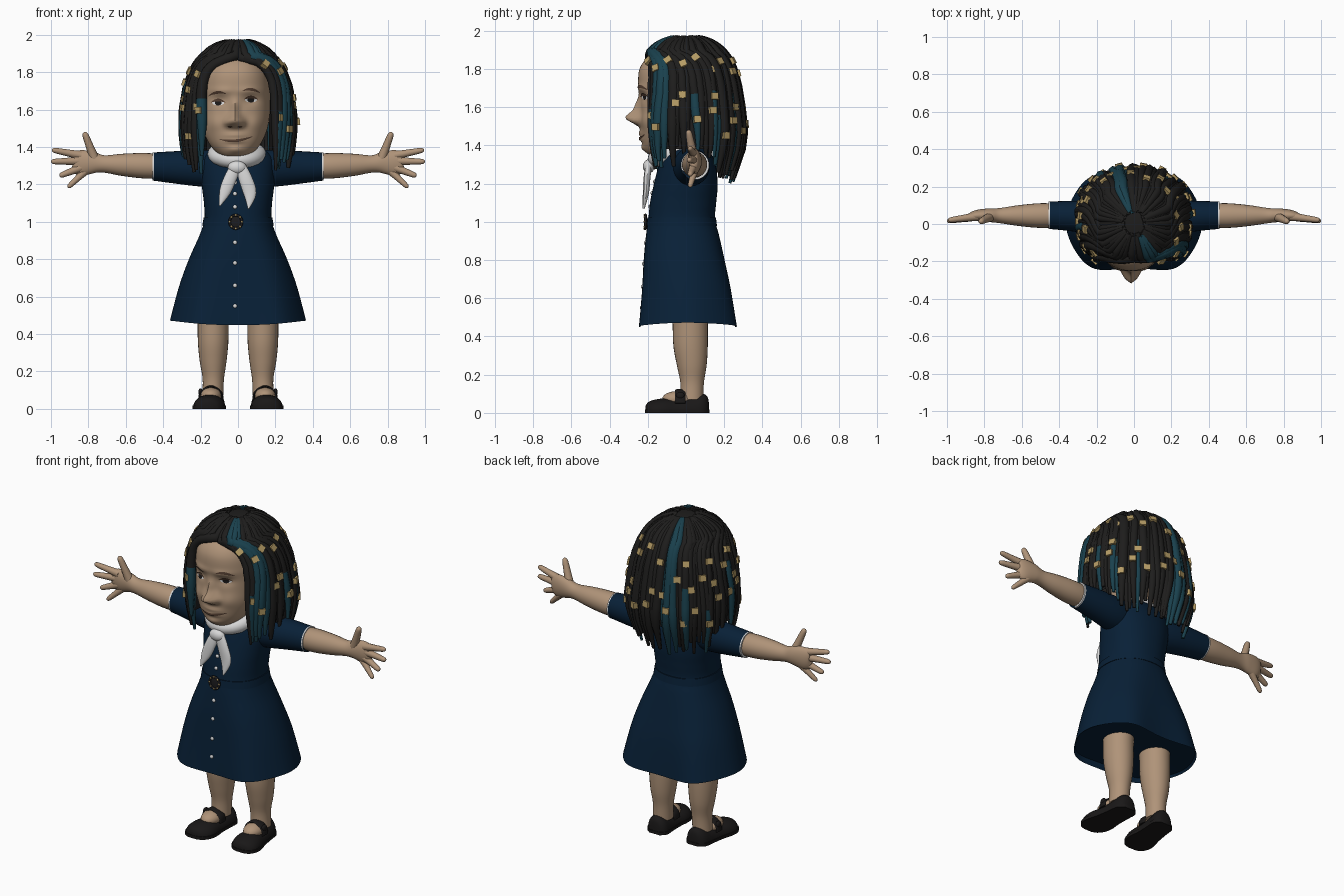
import bpy, bmesh, math, random
from mathutils import Vector as V
from mathutils.bvhtree import BVHTree

if "Cube" in bpy.data.objects:
    bpy.data.objects.remove(bpy.data.objects["Cube"])

random.seed(4)
TAU = math.tau

def material(name, *rgb):
    m = bpy.data.materials.new(name)
    m.diffuse_color = (*rgb, 1)
    m.use_nodes = True
    m.node_tree.nodes["Principled BSDF"].inputs["Base Color"].default_value = m.diffuse_color
    return m

SKIN = material("skin", 0.43, 0.293, 0.19)
HAIR = material("hair black", 0.013, 0.0125, 0.012)
TEAL = material("hair teal", 0.010, 0.052, 0.075)
GOLD = material("bead gold", 0.46, 0.33, 0.13)
NAVY = material("dress navy", 0.0025, 0.0145, 0.038)
DARK = material("buckle dark", 0.012, 0.012, 0.014)
WHITE = material("white cloth", 0.68, 0.68, 0.68)
SHOE = material("shoe black", 0.010, 0.009, 0.009)
BROWN = material("feature brown", 0.09, 0.05, 0.032)

# ---------- helpers ----------
def skin(name, mat, strips, closed=True, cap=True, angle=50):
    """Join each list of point loops into a surface; all strips form one object."""
    bm = bmesh.new()
    for loops in strips:
        rows = [[bm.verts.new(p) for p in lp] for lp in loops]
        n = len(rows[0])
        for a, b in zip(rows, rows[1:]):
            for i in range(n if closed else n - 1):
                j = (i + 1) % n
                bm.faces.new((a[i], a[j], b[j], b[i]))
        if cap:
            bm.faces.new(rows[0])
            bm.faces.new(rows[-1])
    bmesh.ops.recalc_face_normals(bm, faces=bm.faces)
    for f in bm.faces:
        f.smooth = True
    me = bpy.data.meshes.new(name)
    bm.to_mesh(me)
    bm.free()
    me.materials.append(mat)
    me.set_sharp_from_angle(angle=math.radians(angle))
    ob = bpy.data.objects.new(name, me)
    bpy.context.collection.objects.link(ob)
    return ob

def spline(pts, m=5):
    """Catmull-Rom through tuples of any size."""
    p = [pts[0], *pts, pts[-1]]
    out = []
    for a, b, c, d in zip(p, p[1:], p[2:], p[3:]):
        for k in range(m):
            t = k / m
            out.append(tuple(0.5 * (2*q + (r-o)*t + (2*o-5*q+4*r-s)*t*t + (3*q-o-3*r+s)*t**3)
                             for o, q, r, s in zip(a, b, c, d)))
    return out + [tuple(pts[-1])]

def spow(v, e):
    return math.copysign(abs(v) ** e, v)

def vloft(rows, n=32, m=5, p=2.0):
    """Loops from rows (z, cx, cy, rx, ry)."""
    return [[V((cx + rx * spow(math.cos(TAU*i/n), 2/p), cy + ry * spow(math.sin(TAU*i/n), 2/p), z))
             for i in range(n)] for z, cx, cy, rx, ry in spline(rows, m)]

def tube(rows, n=12, m=4, up=(0, 1, 0), loop=False):
    """Loops along rows (x, y, z, ra, rb)."""
    r = rows if m == 1 else spline(rows, m)
    out = []
    for i, q in enumerate(r):
        a, b = (r[i-1], r[(i+1) % len(r)]) if loop else (r[max(i-1, 0)], r[min(i+1, len(r)-1)])
        t = (V(b[:3]) - V(a[:3])).normalized()
        u = V(up).cross(t).normalized()
        v = t.cross(u)
        out.append([V(q[:3]) + u*q[3]*math.cos(TAU*k/n) + v*q[4]*math.sin(TAU*k/n) for k in range(n)])
    return out + [out[0]] if loop else out

def ball(c, r, n=20):
    return vloft([(c[2] - r[2]*math.cos(math.pi*k/12), c[0], c[1], max(r[0]*math.sin(math.pi*k/12), 1e-4),
                   max(r[1]*math.sin(math.pi*k/12), 1e-4)) for k in range(13)], n, 1)

def both(*strips):
    return list(strips) + [[[V((-p.x, p.y, p.z)) for p in lp] for lp in s] for s in strips]

def front_of(ob):
    tree = BVHTree.FromPolygons([v.co for v in ob.data.vertices], [f.vertices for f in ob.data.polygons])
    return lambda x, z: tree.ray_cast(V((x, -2, z)), V((0, 1, 0)))[0]

def table(tab, z):
    """Linear lookup in rows sorted by falling z."""
    for a, b in zip(tab, tab[1:]):
        if z >= b[0]:
            t = min(max((a[0] - z) / (a[0] - b[0]), 0), 1)
            return [p + (q - p) * t for p, q in zip(a[1:], b[1:])]
    return tab[-1][1:]

# ---------- head ----------
FX = -0.016
rows = [(z, FX, (f + b) / 2, w, (b - f) / 2) for z, w, f, b in [
    (1.335, .02, -.14, -.08), (1.35, .07, -.19, -.03), (1.38, .108, -.218, .02), (1.43, .145, -.232, .06),
    (1.50, .174, -.236, .10), (1.58, .187, -.236, .15), (1.65, .19, -.24, .18), (1.72, .188, -.25, .2),
    (1.80, .175, -.243, .19), (1.86, .14, -.2, .16), (1.90, .07, -.12, .1)]]
bumps = [(0, 1.543, .037, .034, .072), (0, 1.60, .02, .05, .03), (.036, 1.53, .022, .02, .028),
         (.085, 1.65, .04, .026, -.014), (.07, 1.70, .06, .018, .008), (.11, 1.53, .045, .045, .012),
         (0, 1.462, .05, .016, .012), (0, 1.432, .045, .011, .012), (0, 1.385, .04, .02, .012)]
loops = vloft(rows, 96, 7, 2.25)
for lp in loops:
    for p in lp:
        if p.y < -.06:
            p.y -= sum(h * math.exp(-((abs(p.x - FX) - bx) / sx)**2 - ((p.z - bz) / sz)**2)
                       for bx, bz, sx, sz, h in bumps)
head = skin("head", SKIN, [loops])
face = front_of(head)
skin("ears", SKIN, both(ball((.187, -.02, 1.56), (.02, .035, .05))))
skin("neck", SKIN, [vloft([(1.28, -.01, -.01, .085, .08), (1.45, -.01, -.03, .08, .08)], 24)])

# ---------- painted face features ----------
def ribbon(name, mat, strips, lift):
    """Thin plates on the face; each strip holds (x, z, half height)."""
    skin(name, mat, [[[face(x, z + h * k / 2) - V((0, lift, 0)) for k in (-2, -1, 0, 1, 2)]
                      for x, z, h in s] for s in strips], closed=False, cap=False)

def oval(cx, cz, w, h):
    return [(cx - w*math.cos(math.pi*k/12), cz, h*math.sin(math.pi*k/12) + 2e-4) for k in range(13)]

def arc(cx, cz, w, bend, h, tilt=0):
    return [(cx + w*t, cz + bend*(1 - t*t) + tilt*t, h*(1.1 - t*t)) for t in [k/8 - 1 for k in range(17)]]

eyes = [(FX - .09, 1.636), (FX + .085, 1.652)]
ribbon("eye_whites", WHITE, [oval(x, z, .032, .013) for x, z in eyes], .003)
ribbon("irises", SHOE, [oval(x, z, .018, .014) for x, z in eyes], .005)
ribbon("eyelids", BROWN, [arc(x, z + .003, .038, .012, .007) for x, z in eyes], .006)
ribbon("eyebrows", BROWN, [arc(x * 1.05, z + .042, .048, .014, .007, s * -.006)
                           for (x, z), s in zip(eyes, (-1, 1))], .003)
ribbon("mouth", BROWN, [arc(FX + .006, 1.45, .09, -.016, .007, .008)], .004)
ribbon("nostrils", BROWN, [oval(FX + s*.026, 1.508, .013, .005) for s in (-1, 1)], .003)

# ---------- hair: envelope rows (z, half width, front y, back y) and face opening ----------
ENV = [(1.97, .03, -.04, .04), (1.96, .08, -.08, .09), (1.945, .12, -.12, .13), (1.92, .16, -.16, .17),
       (1.89, .19, -.19, .20), (1.85, .222, -.215, .228), (1.80, .25, -.232, .252), (1.72, .28, -.242, .275),
       (1.60, .30, -.242, .295), (1.48, .312, -.238, .308), (1.38, .31, -.235, .302), (1.18, .275, -.22, .25)]
OPEN = [(2, 0), (1.878, 0), (1.865, .08), (1.84, .13), (1.80, .165), (1.75, .185), (1.68, .196), (1.2, .20)]

def hair_point(s, u, z, inset):
    rx, f, b = table(ENV, z)
    p = 2.3
    lo = math.asin((table(OPEN, z)[0] / rx) ** (p / 2))
    a = lo + (math.pi - lo) * u
    rx, ry = max(rx - inset, .01), max((b - f) / 2 - inset, .01)
    return V((s * rx * spow(math.sin(a), 2/p), (f + b) / 2 - ry * spow(math.cos(a), 2/p), z))

# scalp shell under the locks, wrapped inward at the face edge
cap = []
for k in range(31):
    z = 1.962 - .58 * (k / 30) ** 1.7
    half = [V((.165 if z < 1.85 else .02, -.03, z))] + [hair_point(1, j / 16, z, .02) for j in range(17)]
    cap.append([V((-p.x, p.y, p.z)) for p in half] + half[-2::-1])
skin("hair_shell", HAIR, [cap], closed=False, cap=False)
skin("hair_crown", HAIR, [ball((0, .005, 1.94), (.12, .12, .032), 28)])

black, teal, beads = [], [], []
whole_teal = {1: (3, 4, 5), -1: (23, 24, 25)}
lower_teal = {1: (1, 2, 10, 14, 15, 20), -1: (0, 1, 8, 15, 20)}
for s in (1, -1):
    for i in range(27):
        u0 = (i + .3) / 26.6
        over_shoulder = max(0, 1 - abs(u0 - .36) / .22)
        z_end = 1.27 - .06 * u0 + .10 * over_shoulder + random.uniform(-.02, .09)
        r0 = random.uniform(.022, .032)
        ph, amp = random.uniform(0, TAU), random.uniform(.006, .018)
        inset = random.uniform(.008, .026)
        drift = -.05 if s > 0 and i in whole_teal[1] else 0
        rows = []
        for k in range(25):
            t = k / 24
            z = 1.962 - (1.962 - z_end) * t ** 1.7
            u = min(max(u0 + (drift + amp * math.sin(ph + 6 * t)) * t, 0), 1)
            p = hair_point(s, u, z, inset - (.012 if drift else 0))
            r = r0 * min(.5 + 1.6 * t, 1) * (1 if t < .8 else 1 - 3.4 * (t - .8))
            rows.append((*p, r, r))
        side = V((-rows[12][1], rows[12][0], 0))
        if i in whole_teal[s]:
            teal.append(tube(rows, 8, 1, side))
        elif i in lower_teal[s]:
            cut = random.randint(13, 18)
            black.append(tube(rows[:cut + 1], 8, 1, side))
            teal.append(tube(rows[cut:], 8, 1, side))
        else:
            black.append(tube(rows, 8, 1, side))
        # square gold beads threaded on the lock
        if i % 6 != 5:
            k = (18, 9, 14, 20, 11, 16)[(i * 5 + (s > 0)) % 6]
            c, d = V(rows[k][:3]), (V(rows[k+1][:3]) - V(rows[k-1][:3])).normalized()
            out = (c - V((0, .02, c.z - .12))).normalized()
            c = c + out * .016
            beads.append(tube([(*(c + d*e), .027, .027) for e in (-.018, .018)], 4, 1, out + d.cross(out)))
skin("black_locks", HAIR, black)
skin("teal_locks", TEAL, teal)
skin("hair_beads", GOLD, beads, angle=30)

# ---------- dress: one loft with folds growing below the waist, closed just above the hem ----------
rows = [(z, 0, (f + b) / 2, w, (b - f) / 2) for z, w, f, b in [
    (1.405, .08, -.09, .07), (1.385, .14, -.11, .11), (1.34, .19, -.13, .14), (1.27, .20, -.15, .16),
    (1.18, .192, -.172, .165), (1.10, .182, -.188, .158), (1.01, .18, -.198, .152), (.93, .205, -.212, .175),
    (.80, .262, -.23, .21), (.65, .315, -.245, .25), (.46, .364, -.265, .285)]]
loops = vloft(rows, 96, 6, 2.25)
for lp in loops:
    for i, p in enumerate(lp):
        k = min(max((1.0 - p.z) / .54, 0), 1)
        w = math.cos(4 * TAU * i / 96)
        p.x *= 1 - .03 * k * (1 - w) / 2
        p.y *= 1 - .10 * k * w
        p.z += .012 * k * k * math.cos(2 * TAU * i / 96)
loops += [[V((p.x * f, p.y * f, z)) for p in loops[-1]] for f, z in ((.975, .485), (.5, .49), (.01, .49))]
dress = skin("dress", NAVY, [loops], cap=False)
chest = front_of(dress)
skin("sleeves", NAVY, both(tube([(.08, .01, 1.285, .095, .10), (.20, .03, 1.287, .092, .098),
                                 (.32, .042, 1.291, .082, .088), (.455, .047, 1.296, .073, .075)], 28, 5, (0, 0, 1))))
skin("sleeve_trim", WHITE, both(tube([(.45, .047, 1.296, .074, .076), (.458, .047, 1.296, .074, .076)], 28, 1, (0, 0, 1))))
skin("belt", NAVY, [vloft([(.978, 0, -.022, .191, .184), (1.022, 0, -.022, .184, .179)], 64, 2, 2.2)])
bx = V((-.012, -.212, 1.0))
skin("buckle_ring", DARK, [tube([(bx.x + .033*math.cos(TAU*k/24), bx.y, bx.z + .036*math.sin(TAU*k/24), .007, .007)
                                 for k in range(24)], 8, 1, (0, 1, 0), True)], cap=False)
skin("buckle_studs", GOLD, [ball((bx.x + .033*math.cos(TAU*k/8), bx.y - .005, bx.z + .036*math.sin(TAU*k/8)),
                                 (.006, .005, .006), 8) for k in range(8)])
skin("buckle_plate", DARK, [ball((bx.x, bx.y + .004, bx.z), (.033, .006, .036))])
skin("buttons", WHITE, [ball(chest(-.016, z), (.011, .007, .011), 12)
                        for z in (1.21, 1.15, 1.08, .89, .78, .66, .55)])

# ---------- neck scarf ----------
skin("scarf_wrap", WHITE, [tube([(-.006 + .113*math.cos(a), -.045 + .112*math.sin(a), 1.362 + .033*math.sin(a), .044, .042)
                                 for a in [TAU*k/40 for k in range(40)]], 14, 1, (0, 0, 1), True)], cap=False)
skin("scarf_knot", WHITE, [ball((-.005, -.195, 1.29), (.05, .03, .036))])
skin("scarf_tails", WHITE, [
    tube([(-.01, -.195, 1.30, .03, .016), (-.042, -.205, 1.23, .034, .017), (-.07, -.212, 1.16, .03, .014),
          (-.098, -.222, 1.085, .004, .006)], 14, 5, (0, -1, 0)),
    tube([(.01, -.195, 1.30, .03, .016), (.04, -.203, 1.23, .036, .017), (.064, -.208, 1.15, .034, .014),
          (.056, -.222, 1.07, .004, .006)], 14, 5, (0, -1, 0))])

# ---------- arms and hands ----------
arm = tube([(.38, .045, 1.296, .062, .064), (.50, .045, 1.30, .066, .068), (.62, .045, 1.305, .055, .059),
            (.72, .045, 1.31, .04, .046), (.78, .047, 1.317, .036, .06), (.84, .045, 1.315, .03, .068),
            (.875, .04, 1.31, .02, .055), (.885, .04, 1.31, .004, .03)], 24, 5, (0, 0, 1))
fingers = []
for a, b, r in [((.84, .04, 1.355), (.995, .02, 1.385), .019), ((.85, .04, 1.325), (1.0, .015, 1.322), .019),
                ((.84, .04, 1.29), (.955, .02, 1.245), .019), ((.82, .045, 1.268), (.91, .02, 1.183), .017),
                ((.765, .04, 1.33), (.822, .012, 1.48), .022)]:
    fingers.append(tube([(*V(a).lerp(V(b), t), r*k, r*k) for t, k in
                         [(0, 1.25), (.3, 1.05), (.6, .9), (.85, .78), (.96, .55), (1, .08)]], 12, 3))
skin("arms", SKIN, both(arm))
skin("fingers", SKIN, both(*fingers))

# ---------- legs and shoes ----------
skin("legs", SKIN, both(vloft([(.52, .13, .022, .085, .095), (.46, .133, .022, .083, .092), (.35, .133, .024, .081, .09),
                               (.25, .133, .03, .071, .078), (.16, .132, .032, .057, .062), (.07, .135, .03, .056, .06)], 28)))
skin("feet", SKIN, both(ball((.145, -.045, .072), (.056, .08, .042))))
shoe = [[V((.142 - .09*y + w*math.cos(TAU*i/32), y, max(h * spow(math.sin(TAU*i/32), .8), 0))) for i in range(32)]
        for y, w, h in spline([(.12, .02, .05), (.112, .045, .085), (.085, .064, .10), (.03, .069, .085), (-.05, .075, .074),
                               (-.11, .085, .076), (-.16, .082, .07), (-.198, .058, .056), (-.212, .02, .035)], 4)]
skin("shoes", SHOE, both(shoe))
skin("shoe_soles", SHOE, both([[V((.142 - .09*y + w*s, y, z)) for s, z in ((-1, 0), (1, 0), (1, .018), (-1, .018))]
                               for y, w in spline([(.122, .035), (.09, .067), (.03, .071), (-.05, .077), (-.11, .088),
                                                   (-.16, .085), (-.2, .06), (-.214, .025)], 4)]))
skin("shoe_straps", SHOE, both(tube([(.084, -.03, .05, .007, .028), (.093, -.03, .09, .007, .028),
                                     (.145, -.03, .119, .007, .028), (.196, -.03, .09, .007, .028),
                                     (.206, -.03, .05, .007, .028)], 12, 6)))
skin("strap_buckles", SHOE, both(ball((.2, -.03, .09), (.012, .022, .02))))
